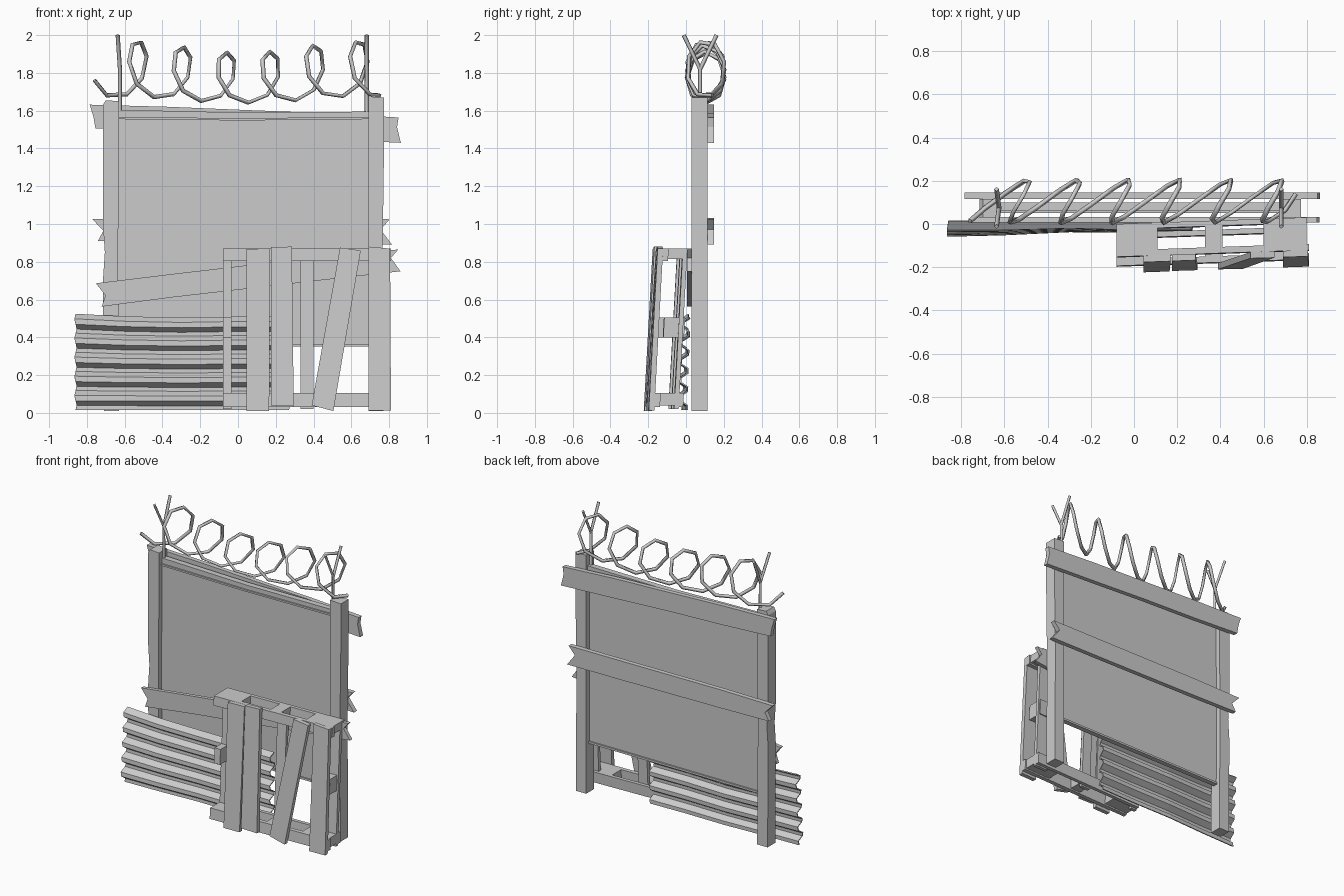
import bpy, bmesh, math, random
from mathutils import Vector

if "Cube" in bpy.data.objects:
    bpy.data.objects.remove(bpy.data.objects["Cube"])

random.seed(4)


def finish(name, bm):
    bmesh.ops.recalc_face_normals(bm, faces=bm.faces)
    me = bpy.data.meshes.new(name)
    bm.to_mesh(me)
    bm.free()
    ob = bpy.data.objects.new(name, me)
    bpy.context.collection.objects.link(ob)
    return ob


def prism(name, pts, y0, y1, warp=None):
    """Outline in x/z extruded from y0 to y1, optionally warped."""
    bm = bmesh.new()
    face = bm.faces.new([bm.verts.new((x, y0, z)) for x, z in pts])
    ext = bmesh.ops.extrude_face_region(bm, geom=[face])
    for v in ext['geom']:
        if isinstance(v, bmesh.types.BMVert):
            v.co.y = y1
    if warp:
        for v in bm.verts:
            v.co = warp(v.co)
    return finish(name, bm)


def rect(x0, x1, z0, z1):
    return [(x0, z0), (x1, z0), (x1, z1), (x0, z1)]


def plank(name, xl, zl, xr, zr, y0, y1, notch=0.05):
    """Long board with split, broken ends; zl / zr are (low, high) at each end."""
    n = 4
    at = lambda t, k: zl[k] + (zr[k] - zl[k]) * t
    j = lambda a=0.006: random.uniform(-a, a)
    low = [(xl + (xr - xl) * i / n, at(i / n, 0) + j()) for i in range(n + 1)]
    high = [(xl + (xr - xl) * i / n, at(i / n, 1) + j()) for i in range(n, -1, -1)]
    low[0] = (xl + 0.03, low[0][1])
    high[0] = (xr - 0.012, high[0][1])
    rn = [(xr - notch, at(1, 0) + 0.6 * (zr[1] - zr[0]))]
    ln = [(xl + notch, at(0, 0) + 0.45 * (zl[1] - zl[0]))]
    return prism(name, low + rn + high + ln, y0, y1)


# Upright posts with worn corners
prism("left_post", [(-0.71, 0.01), (-0.63, 0.01), (-0.635, 0.8), (-0.63, 1.65), (-0.7, 1.655),
                    (-0.715, 1.63), (-0.715, 1.0), (-0.705, 0.85), (-0.715, 0.7)], 0.03, 0.115)
prism("right_post", [(0.69, 0.01), (0.77, 0.01), (0.765, 0.8), (0.773, 1.4), (0.773, 1.67),
                     (0.69, 1.675), (0.69, 0.8)], 0.03, 0.115)

# Panel between posts with edge bars
prism("panel", rect(-0.64, 0.7, 0.36, 1.56), 0.064, 0.08)
prism("panel_bottom_bar", rect(-0.64, 0.7, 0.352, 0.366), 0.055, 0.09)
prism("panel_top_bar", [(-0.64, 1.555), (0.02, 1.548), (0.7, 1.555), (0.7, 1.567), (0.02, 1.56),
                        (-0.64, 1.567)], 0.05, 0.09)
prism("top_rail", [(-0.64, 1.565), (0.02, 1.558), (0.7, 1.565), (0.7, 1.595), (0.02, 1.59),
                   (-0.64, 1.605)], 0.06, 0.10)

# Boards nailed across back and front
plank("back_upper_plank", -0.785, (1.51, 1.635), 0.862, (1.435, 1.565), 0.115, 0.147, 0.02)
plank("back_middle_plank", -0.772, (0.91, 1.03), 0.815, (0.895, 1.02), 0.115, 0.147, 0.06)
plank("front_plank", -0.752, (0.565, 0.69), 0.86, (0.745, 0.87), 0.006, 0.032, 0.05)

# Corrugated sheet
bm = bmesh.new()
xs = [-0.86, -0.6, -0.3, 0.0, 0.27]
top = [0.52, 0.515, 0.505, 0.50, 0.50]
nz = 21
grid = []
for i, x in enumerate(xs):
    col = []
    for k in range(nz):
        t = k / (nz - 1)
        wave = 0.022 * math.sin(math.pi / 2 * k + math.pi / 4) * 1.2
        y = -0.005 + wave - 0.035 * (1 - t) * (1 - i / 5) + (0.008 if i == 2 else 0)
        y = min(y, 0.026)
        dx = 0.006 * math.sin(k * 1.57) if i in (0, 4) else 0
        col.append(bm.verts.new((x + dx, y, 0.015 + (top[i] - 0.015) * t + 0.008 * math.sin(x * 5 + 1) * t)))
    grid.append(col)
for a, b in zip(grid, grid[1:]):
    for k in range(nz - 1):
        bm.faces.new((a[k], b[k], b[k + 1], a[k + 1]))
sheet = finish("corrugated_sheet", bm)
mod = sheet.modifiers.new("thickness", 'SOLIDIFY')
mod.thickness = 0.008
mod.offset = 0


# Leaning pallet
def lean(c):
    return Vector((c.x, c.y + 0.035 * c.x + 0.055 * c.z, c.z))


slats = [[(0.045, 0.01), (0.165, 0.01), (0.17, 0.87), (0.045, 0.868)],
         [(0.175, 0.04), (0.295, 0.035), (0.285, 0.88), (0.175, 0.878)],
         [(0.39, 0.04), (0.505, 0.01), (0.65, 0.86), (0.54, 0.875)],
         [(0.69, 0.012), (0.81, 0.012), (0.805, 0.87), (0.69, 0.88)]]
for i, s in enumerate(slats):
    prism(f"pallet_slat_{i + 1}", s, -0.226, -0.197, lean)
for nm, z0, z1 in (("bottom", 0.03, 0.105), ("top", 0.805, 0.87)):
    prism(f"pallet_front_rail_{nm}", rect(-0.08, 0.81, z0, z1), -0.197, -0.168, lean)
    for i, (x0, x1) in enumerate(((-0.08, 0.11), (0.33, 0.41), (0.60, 0.80))):
        prism(f"pallet_block_{nm}_{i + 1}", rect(x0, x1, z0 + 0.01, z1), -0.168, -0.07, lean)
    prism(f"pallet_back_rail_{nm}", rect(-0.08, 0.80, z0, z1), -0.07, -0.045, lean)
for i, (x0, x1) in enumerate(((-0.08, -0.035), (0.33, 0.40), (0.70, 0.80))):
    prism(f"pallet_back_board_{i + 1}", rect(x0, x1, 0.02, 0.87), -0.092, -0.068, lean)
prism("pallet_middle_block_left", rect(-0.08, -0.035, 0.4, 0.505), -0.17, -0.06, lean)
prism("pallet_middle_block_right", rect(0.71, 0.79, 0.4, 0.505), -0.17, -0.06, lean)


# Wire holders and coil, four sided tubes
def tube(name, paths, r):
    cu = bpy.data.curves.new(name, 'CURVE')
    cu.dimensions = '3D'
    cu.bevel_depth = r
    cu.bevel_resolution = 0
    cu.use_fill_caps = True
    for pts in paths:
        sp = cu.splines.new('POLY')
        sp.points.add(len(pts) - 1)
        for p, q in zip(sp.points, pts):
            p.co = (*q, 1)
    ob = bpy.data.objects.new(name, cu)
    bpy.context.collection.objects.link(ob)
    return ob


for side, x, dx in (("left", -0.625, -0.012), ("right", 0.682, 0.0)):
    tube(f"{side}_wire_holder", [
        [(x, 0.075, 1.55), (x, 0.075, 1.82), (x + dx, -0.012, 2.0)],
        [(x, 0.075, 1.82), (x + dx, 0.162, 2.0)]], 0.011)

coil = []
steps = 8
first, last = -4.3, 10 * math.pi + 3.5
count = int((last - first) / (2 * math.pi / steps))
for k in range(count + 1):
    a = first + (last - first) * k / count
    base = -0.53 + 1.17 * a / (10 * math.pi)
    e = min(1, abs(base - 0.03) / 0.5) ** 1.5
    amp = 0.13 + 0.018 * e
    s = math.sin(a)
    coil.append((max(-0.76, min(0.75, base - 0.098 * s)), 0.105 - 0.1 * s,
                 1.772 + 0.048 * e + amp * math.cos(a)))
tube("wire_coil", [coil], 0.012)
